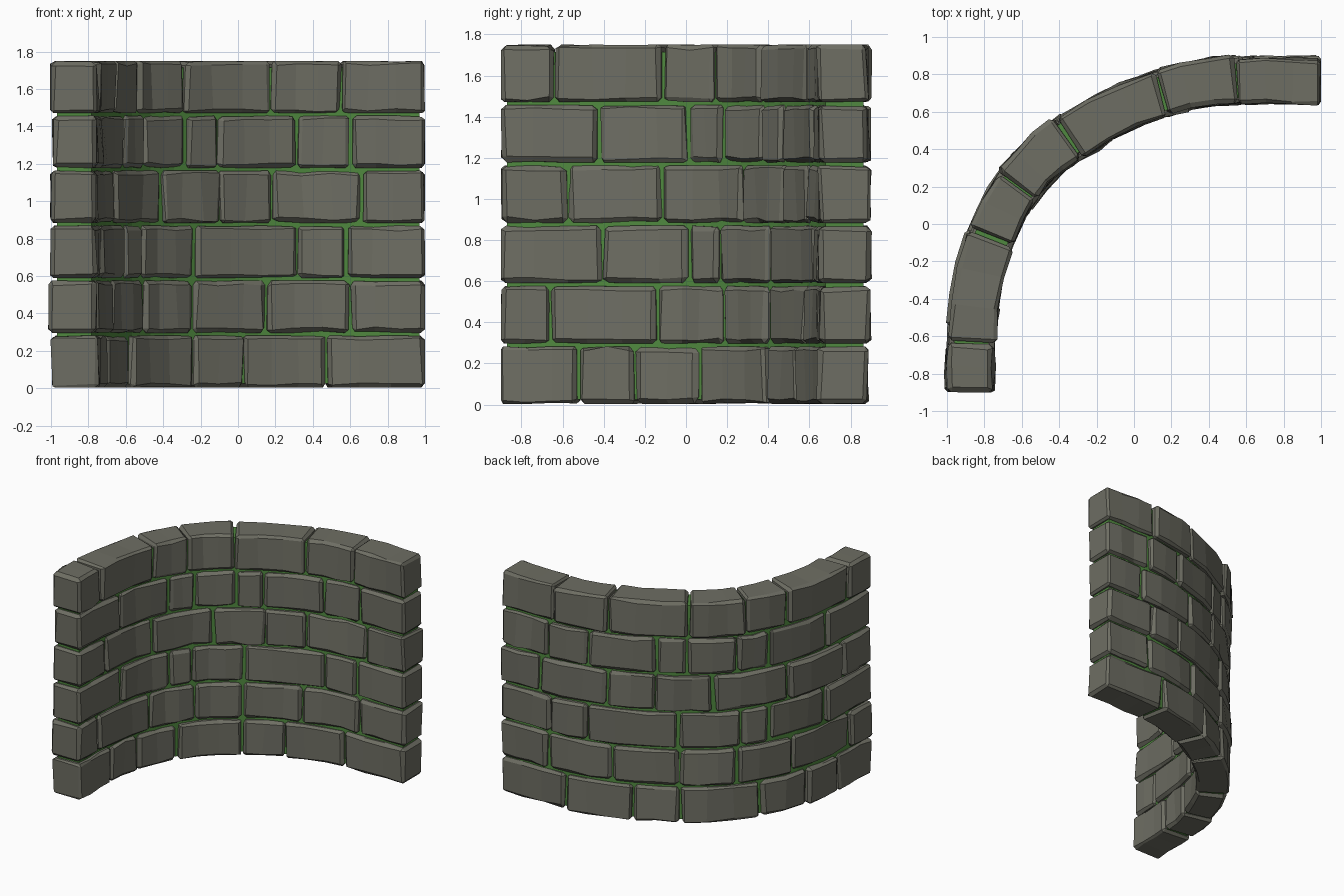
import bpy, bmesh, random
from mathutils import Vector

if "Cube" in bpy.data.objects:
    bpy.data.objects.remove(bpy.data.objects["Cube"])

random.seed(7)
HALF = 0.122          # half wall thickness
PITCH, TALL = 0.2935, 0.28


def material(name, rgb):
    m = bpy.data.materials.new(name)
    m.diffuse_color = (*rgb, 1)
    m.use_nodes = True
    m.node_tree.nodes["Principled BSDF"].inputs["Base Color"].default_value = m.diffuse_color
    return m


STONE = material("stone", (0.155, 0.155, 0.125))
MOSS = material("mossy_mortar", (0.08, 0.25, 0.05))

# Wall centre line in plan, smoothed and measured by length
CTRL = [Vector(p) for p in [(-.875, -1.2), (-.875, -.9), (-.868, -.6), (-.82, -.25),
                            (-.72, .03), (-.57, .27), (-.35, .46), (-.1, .6),
                            (.12, .69), (.5, .765), (1, .77), (1.4, .77)]]
path = []
for a, b, c, d in zip(CTRL, CTRL[1:], CTRL[2:], CTRL[3:]):
    for i in range(20):
        t = i / 20
        path.append(0.5 * (2 * b + (c - a) * t + (2 * a - 5 * b + 4 * c - d) * t**2
                           + (3 * b - a - 3 * c + d) * t**3))
path.append(CTRL[-2])
dist = [0.0]
for p, q in zip(path, path[1:]):
    dist.append(dist[-1] + (q - p).length)
LENGTH = dist[-1]


def point(s):
    s = min(max(s, 0), LENGTH)
    i = next((k for k in range(len(dist) - 1) if dist[k + 1] >= s), len(dist) - 2)
    return path[i].lerp(path[i + 1], (s - dist[i]) / (dist[i + 1] - dist[i]))


def place(s, d, z):
    """Along the wall, outward from the centre line, up."""
    t = (point(s + 0.04) - point(s - 0.04)).normalized()
    p = point(s) + Vector((-t.y, t.x)) * d
    return Vector((p.x, p.y, z))


inner = [place(s, -HALF, 0) for s in dist]


def joint(axis, value):
    return min(zip(inner, dist), key=lambda e: abs(e[0][axis] - value))[1]


def box(s0, s1, d0, d1, z0, z1, cuts):
    bm = bmesh.new()
    bmesh.ops.create_cube(bm, size=1)
    for v in bm.verts:
        v.co = Vector((s1 if v.co.x > 0 else s0, d1 if v.co.y > 0 else d0,
                       z1 if v.co.z > 0 else z0))
    for i in range(1, cuts + 1):
        bmesh.ops.bisect_plane(bm, geom=bm.verts[:] + bm.edges[:] + bm.faces[:],
                               plane_co=(s0 + (s1 - s0) * i / (cuts + 1), 0, 0),
                               plane_no=(1, 0, 0))
    return bm


def finish(name, bm, mat):
    me = bpy.data.meshes.new(name)
    bm.to_mesh(me)
    bm.free()
    me.materials.append(mat)
    bpy.context.collection.objects.link(bpy.data.objects.new(name, me))


def jitter(a):
    return random.uniform(-a, a)


def add_stone(course, s0, s1, z0):
    """Chipped, chamfered block bent along the wall."""
    first, last = s0 == 0, s1 == LENGTH
    a = 0 if first else s0 + random.uniform(0.003, 0.013)
    b = LENGTH if last else s1 - random.uniform(0.003, 0.013)
    shift = jitter(0.006)
    bm = box(a, b, -HALF + shift, HALF + shift + jitter(0.01), z0, z0 + TALL,
             2 if b - a > 0.36 else 1 if b - a > 0.2 else 0)
    for v in bm.verts:
        v.co += Vector((jitter(0.006), jitter(0.008), jitter(0.004)))
    sharp = [e for e in bm.edges if e.calc_face_angle() > 0.6]
    bmesh.ops.bevel(bm, geom=sharp, offset=random.uniform(0.015, 0.024), segments=1,
                    profile=0.5, affect='EDGES', clamp_overlap=True)
    for v in bm.verts:
        s, d, z = v.co + Vector((jitter(0.006), jitter(0.006), jitter(0.007)))
        v.co = place(min(max(s, 0), LENGTH), d, min(max(z, z0), z0 + TALL))
    me = bpy.data.meshes.new("tmp")
    bm.to_mesh(me)
    bm.free()
    course.from_mesh(me)
    bpy.data.meshes.remove(me)


# Joint positions per course: y values on the left wing, x values on the back wing
COURSES = [
    ([-.53, -.25, .06], [-.24, .04, .47]),
    ([-.65, -.14, .17], [-.24, .16, .61]),
    ([-.40, 0, .15], [-.23, .32, .58]),
    ([-.57, -.12, .27], [-.09, .18, .67]),
    ([-.42, 0, .17], [-.27, -.1, .31, .59]),
    ([-.64, -.12, .13], [-.28, .18, .56]),
]
for k, (ys, xs) in enumerate(COURSES):
    stops = [0] + [joint(1, y) for y in ys] + [joint(0, x) for x in xs] + [LENGTH]
    course = bmesh.new()
    for s0, s1 in zip(stops, stops[1:]):
        add_stone(course, s0, s1, 0.003 + PITCH * k)
    finish(f"stone_course_{k + 1}", course, STONE)

# Recessed mossy mortar core
core = box(0.03, LENGTH - 0.03, -0.092, 0.092, 0.025, 1.715, 15)
for v in core.verts:
    v.co = place(*v.co)
finish("mortar_core", core, MOSS)
